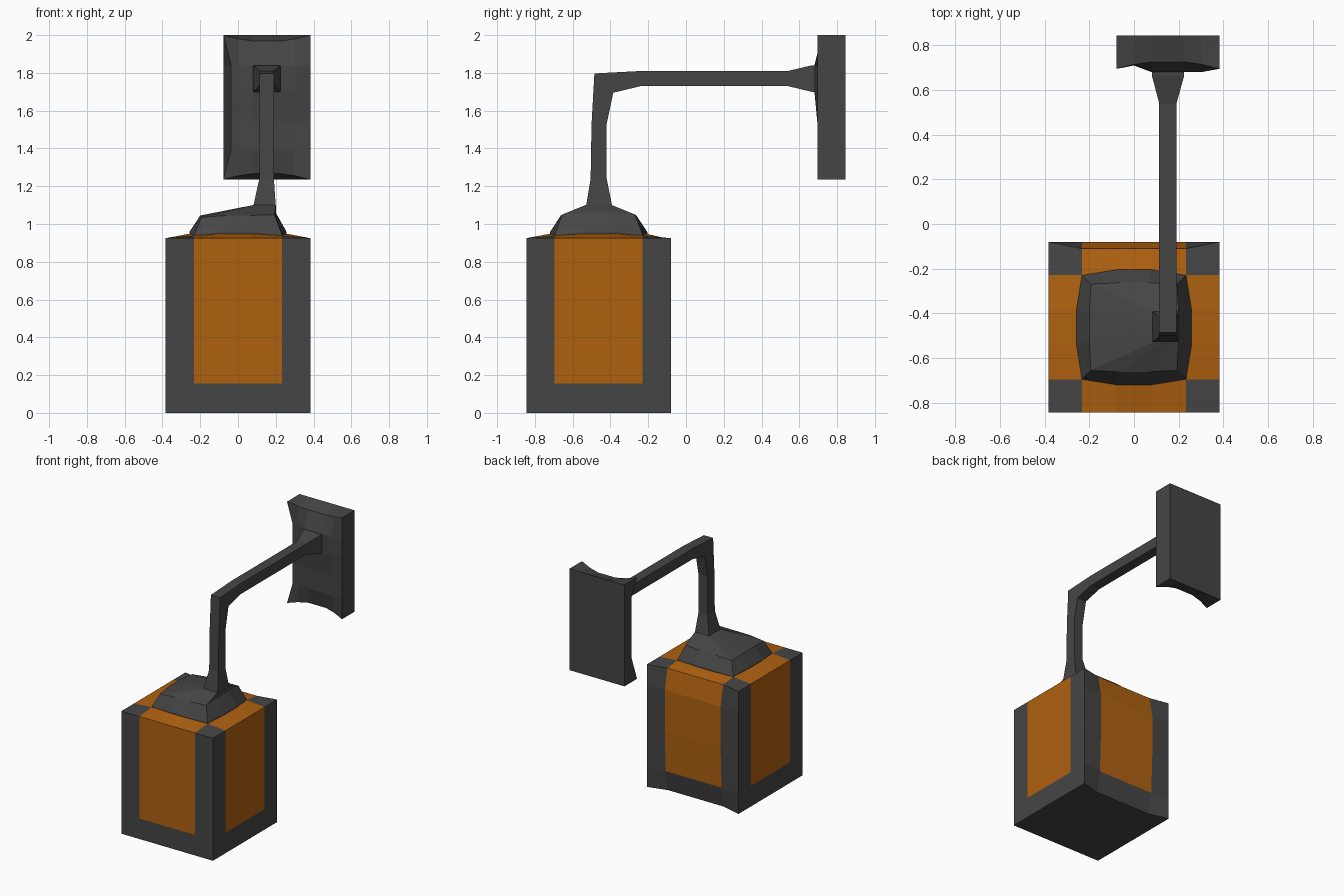
import bpy, bmesh
from mathutils import Vector, Matrix

cube = bpy.data.objects.get("Cube")
if cube:
    bpy.data.objects.remove(cube, do_unlink=True)


def material(name, rgb):
    m = bpy.data.materials.new(name)
    m.use_nodes = True
    m.diffuse_color = (*rgb, 1)
    m.node_tree.nodes["Principled BSDF"].inputs["Base Color"].default_value = (*rgb, 1)
    return m


IRON = material("dark iron", (0.06, 0.06, 0.06))
GLOW = material("amber glass", (0.43, 0.12, 0.005))


def finish(bm, name, mats):
    bmesh.ops.recalc_face_normals(bm, faces=bm.faces)
    mesh = bpy.data.meshes.new(name)
    bm.to_mesh(mesh)
    bm.free()
    for m in mats:
        mesh.materials.append(m)
    ob = bpy.data.objects.new(name, mesh)
    bpy.context.collection.objects.link(ob)


def cut_box(centre, half, cuts):
    """Box sliced by planes; cuts holds one list of positions per axis."""
    bm = bmesh.new()
    bmesh.ops.create_cube(bm, size=2, matrix=Matrix.LocRotScale(centre, None, half))
    for axis, places in enumerate(cuts):
        normal = Vector((0, 0, 0))
        normal[axis] = 1
        for p in places:
            geom = bm.verts[:] + bm.edges[:] + bm.faces[:]
            bmesh.ops.bisect_plane(bm, geom=geom, plane_co=normal * p, plane_no=normal)
    return bm


def loft(name, rings):
    bm = bmesh.new()
    loops = [[bm.verts.new(p) for p in ring] for ring in rings]
    n = len(loops[0])
    for a, b in zip(loops, loops[1:]):
        for i in range(n):
            j = (i + 1) % n
            bm.faces.new((a[i], a[j], b[j], b[i]))
    bm.faces.new(loops[0])
    bm.faces.new(loops[-1])
    finish(bm, name, [IRON])


# Lantern body: framed box with glowing panels wrapping onto the roof
LY, R, W, H = -0.4625, 0.3825, 0.233, 0.925
thirds = [-W, -0.08, 0.08, W]
bm = cut_box(Vector((0, LY, H / 2)), Vector((R, R, H / 2)),
             [thirds, [LY + t for t in thirds], [0.155, 0.46, 0.77]])
for f in bm.faces:
    c = f.calc_center_median()
    f.material_index = int(c.z > 0.155 and min(abs(c.x), abs(c.y - LY)) < W)
for v in bm.verts:
    x, y, z = abs(v.co.x), abs(v.co.y - LY), v.co.z
    if z > H - 0.01 and max(x, y) < R - 0.01:        # roof rises to the cap
        v.co.z = 0.938 if min(x, y) > 0.2 else 0.953
    if v.co.y > LY + R - 0.01 and x < R - 0.01:      # bowed back wall
        v.co.y -= 0.04 if z < 0.01 else 0.03 if z > 0.9 else 0.01 if z < 0.2 else 0
finish(bm, "lantern_body", [IRON, GLOW])


# Domed cap, rising to the off-centre neck
def cap_ring(cx, hx, hy, bulge, z, drop=0, tilt=0):
    pts = []
    for sx, sy, dx, dy in ((-1, -1, 1, 0), (1, -1, 0, 1), (1, 1, -1, 0), (-1, 1, 0, -1)):
        for k in range(3):
            out = bulge if k else 0
            x = cx + sx * hx + dx * k * hx * 2 / 3 + (out * sx if dy else 0)
            y = LY + sy * hy + dy * k * hy * 2 / 3 + (out * sy if dx else 0)
            pts.append((x, y, z - (0 if k else drop) + (tilt if x > 0.1 else 0)))
    return pts


loft("lantern_cap", [
    cap_ring(0, 0.233, 0.233, 0.025, 0.92),
    cap_ring(0, 0.233, 0.233, 0.025, 0.957, 0.015),
    cap_ring(0, 0.193, 0.193, 0.007, 1.045, 0.01, 0.015),
    cap_ring(0.14, 0.06, 0.07, 0, 1.10),
])

# Bracket arm: outer (y, z), inner (y, z), x range
LEFT, RIGHT = 0.113, 0.19
sections = [
    (-0.53, 1.09, -0.39, 1.09, 0.08, 0.20),
    (-0.505, 1.24, -0.42, 1.24, LEFT, RIGHT),
    (-0.50, 1.53, -0.42, 1.53, LEFT, RIGHT),
    (-0.485, 1.797, -0.385, 1.695, LEFT, RIGHT),
    (-0.24, 1.81, -0.24, 1.73, LEFT, RIGHT),
    (0.54, 1.81, 0.54, 1.73, LEFT, RIGHT),
    (0.665, 1.84, 0.665, 1.70, 0.08, 0.225),
    (0.72, 1.84, 0.72, 1.70, 0.08, 0.225),
]
loft("bracket_arm", [[(a, oy, oz), (b, oy, oz), (b, iy, iz), (a, iy, iz)]
                     for oy, oz, iy, iz, a, b in sections])

# Wall plate with a dished front
PX, PZ, PW, PH, FRONT = 0.1525, 1.6175, 0.23, 0.3825, 0.695
bm = cut_box(Vector((PX, 0.77, PZ)), Vector((PW, 0.075, PH)),
             [[0, 0.08, 0.225, 0.3], [], [1.39, 1.54, 1.70, 1.84]])
for v in bm.verts:
    if v.co.y > FRONT + 0.01:
        continue
    u, w = (v.co.x - PX) / PW, (v.co.z - PZ) / PH
    if abs(w) > 0.99:                                # top and bottom rims
        dip = 0.035 * (1 - u * u)
        v.co.z -= dip if w > 0 else -dip
        v.co.y += dip
    elif u < -0.99:                                  # drawn-in side rim
        v.co.x += 0.04
        v.co.y += 0.01
    elif u < -0.5:
        v.co.y += 0.015
    elif u < 0.99:                                   # swell around the arm
        near_arm = 1.6 < v.co.z < 1.9
        v.co.y -= 0.015 if near_arm else -0.003
finish(bm, "wall_plate", [IRON])
